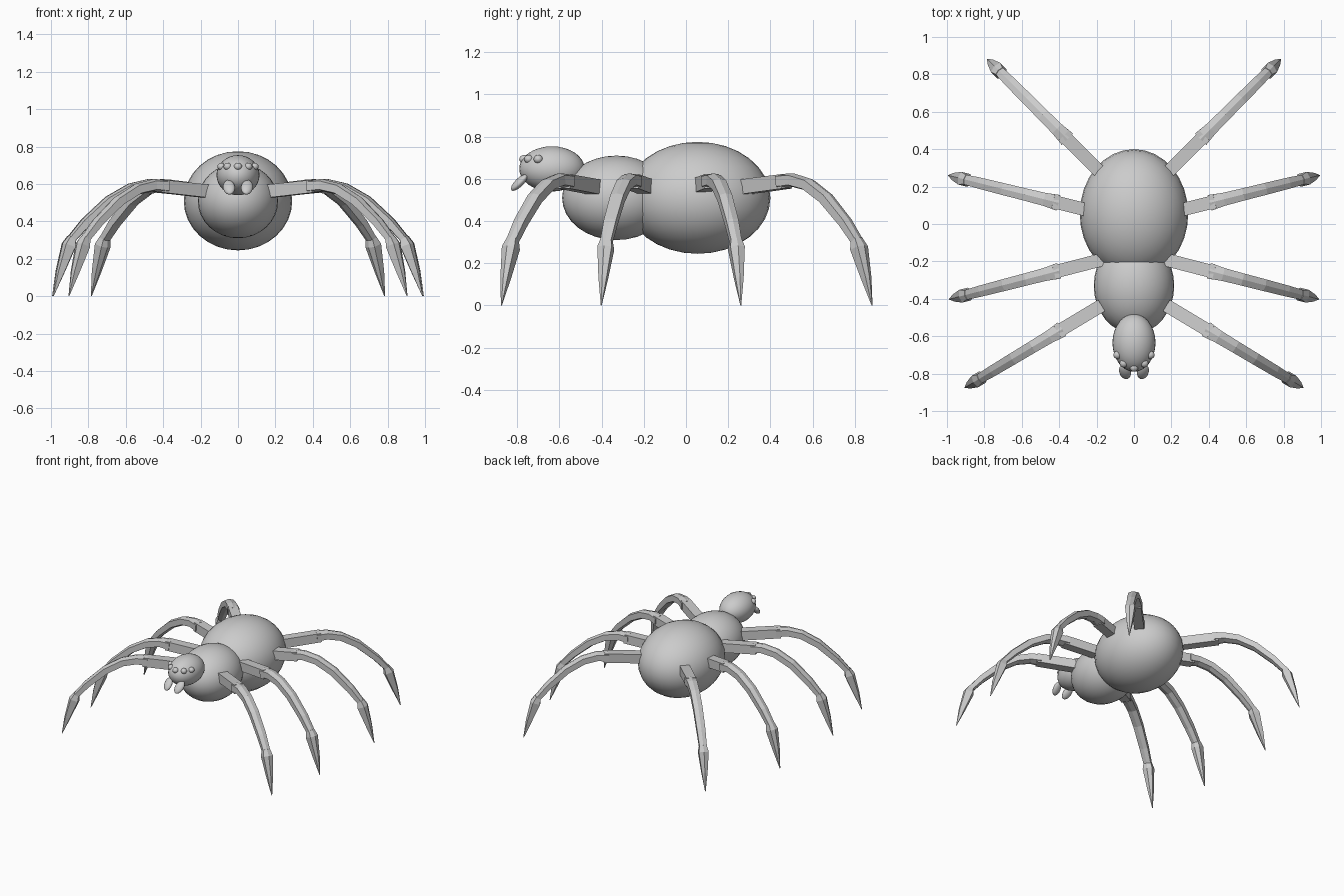
import bpy, bmesh
from math import cos, sin, radians
from mathutils import Vector

if "Cube" in bpy.data.objects:
    bpy.data.objects.remove(bpy.data.objects["Cube"])


def ellipsoid(name, loc, radii, rot=(0, 0, 0), seg=32):
    bpy.ops.mesh.primitive_uv_sphere_add(segments=seg, ring_count=seg // 2, radius=1,
                                         location=loc, rotation=rot)
    ob = bpy.context.object
    ob.name = name
    ob.scale = radii
    bpy.ops.object.shade_smooth()
    return ob


def loft(bm, stations, section):
    """Skin a section along (s, z, width, height) stations in the leg's plane."""
    rings = []
    for i, (s, z, w, h) in enumerate(stations):
        a = stations[max(i - 1, 0)]
        b = stations[min(i + 1, len(stations) - 1)]
        t = Vector((b[0] - a[0], 0, b[1] - a[1])).normalized()
        n = Vector((-t.z, 0, t.x))
        rings.append([bm.verts.new(Vector((s, 0, z)) + n * (v * h) + Vector((0, u * w, 0)))
                      for u, v in section])
    k = len(section)
    for r0, r1 in zip(rings, rings[1:]):
        for j in range(k):
            bm.faces.new((r0[j], r0[(j + 1) % k], r1[(j + 1) % k], r1[j]))
    bm.faces.new(rings[0])
    bm.faces.new(rings[-1][::-1])


BOX = [(-.5, -.5), (.5, -.5), (.5, .5), (-.5, .5)]
RIDGED = [(-.5, -.35), (0, -.5), (.5, -.35), (.5, .35), (0, .5), (-.5, .35)]
LENGTH = 0.83
COXA = [(-.02, .562, .07, .07), (.255, .588, .07, .068)]
FEMUR = [(.225, .588, .085, .07), (.30, .594, .07, .065), (.40, .573, .066, .062),
         (.52, .507, .064, .06), (.65, .393, .06, .054), (.755, .275, .05, .042)]
CLAW = [(.725, .315, .05, .045), (.742, .272, .07, .075), (.79, .13, .04, .045),
        (.829, .001, .004, .004)]


def leg(name, tip, angle, side):
    bm = bmesh.new()
    loft(bm, COXA, BOX)
    loft(bm, FEMUR, RIDGED)
    loft(bm, CLAW, RIDGED)
    # place the leg so that its tip lands on the given foot point
    a = radians(angle)
    for v in bm.verts:
        r, p, z = v.co.x - LENGTH, v.co.y, v.co.z
        v.co = (side * (tip[0] + r * cos(a) - p * sin(a)),
                tip[1] + r * sin(a) + p * cos(a), z)
    bmesh.ops.recalc_face_normals(bm, faces=bm.faces)
    me = bpy.data.meshes.new(name)
    bm.to_mesh(me)
    bm.free()
    bpy.context.collection.objects.link(bpy.data.objects.new(name, me))


# body
ellipsoid("abdomen", (0, .055, .51), (.29, .345, .265))
ellipsoid("thorax", (0, -.33, .51), (.215, .257, .2))
ellipsoid("head", (0, -.635, .647), (.115, .155, .107))

# eyes
for i, (x, y) in enumerate([(-.088, -.70), (-.055, -.745), (0, -.768), (.055, -.745), (.088, -.70)]):
    ellipsoid(f"eye_{i + 1}", (x, y, .693), (.022, .022, .02), seg=16)

# fangs, splayed and tilted forward
for side, label in ((1, "left"), (-1, "right")):
    ellipsoid(f"fang_{label}", (side * .048, -.79, .582), (.032, .02, .052),
              (radians(-45), radians(side * 12), 0), seg=16)

# legs
LEGS = {"front_leg": ((.905, -.875), -31), "second_leg": ((.988, -.402), -14.5),
        "third_leg": ((.993, .26), 14), "back_leg": ((.785, .882), 45)}
for name, (tip, angle) in LEGS.items():
    for side, label in ((1, "left"), (-1, "right")):
        leg(f"{name}_{label}", tip, angle, side)
